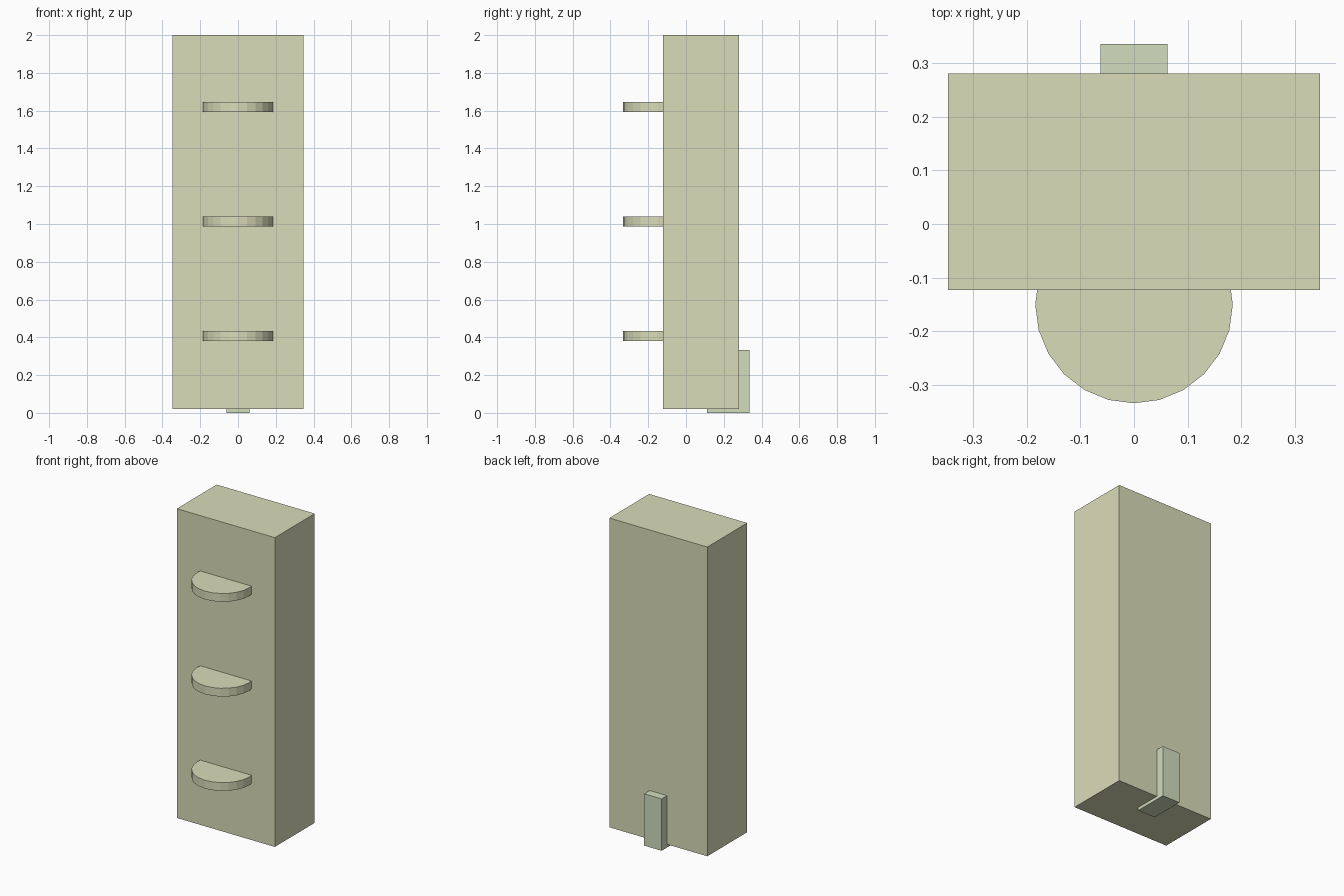
import bpy

if "Cube" in bpy.data.objects:
    bpy.data.objects.remove(bpy.data.objects["Cube"])


def material(name, color):
    mat = bpy.data.materials.new(name)
    mat.diffuse_color = (*color, 1)
    mat.use_nodes = True
    mat.node_tree.nodes["Principled BSDF"].inputs["Base Color"].default_value = mat.diffuse_color
    return mat


def box(name, lo, hi, mat):
    bpy.ops.mesh.primitive_cube_add(size=1, location=[(a + b) / 2 for a, b in zip(lo, hi)])
    ob = bpy.context.object
    ob.name = name
    ob.scale = [b - a for a, b in zip(lo, hi)]
    bpy.ops.object.transform_apply(location=False, rotation=False, scale=True)
    ob.data.materials.append(mat)
    return ob


cream = material("cream", (0.70, 0.715, 0.485))
pale_green = material("pale_green", (0.645, 0.715, 0.515))

# Tall main block, raised slightly off the ground
box("body", (-0.347, -0.123, 0.02), (0.347, 0.28, 2.0), cream)

# Small block at the back, set into the body and reaching below it
box("rear_foot", (-0.062, 0.112, 0.0), (0.062, 0.335, 0.332), pale_green)

# Three round discs half sunk into the front face
for i, z in enumerate((0.408, 1.012, 1.619)):
    bpy.ops.mesh.primitive_cylinder_add(vertices=24, radius=0.184, depth=0.053,
                                        location=(0, -0.15, z))
    disc = bpy.context.object
    disc.name = f"front_step_{i + 1}"
    disc.data.materials.append(cream)
